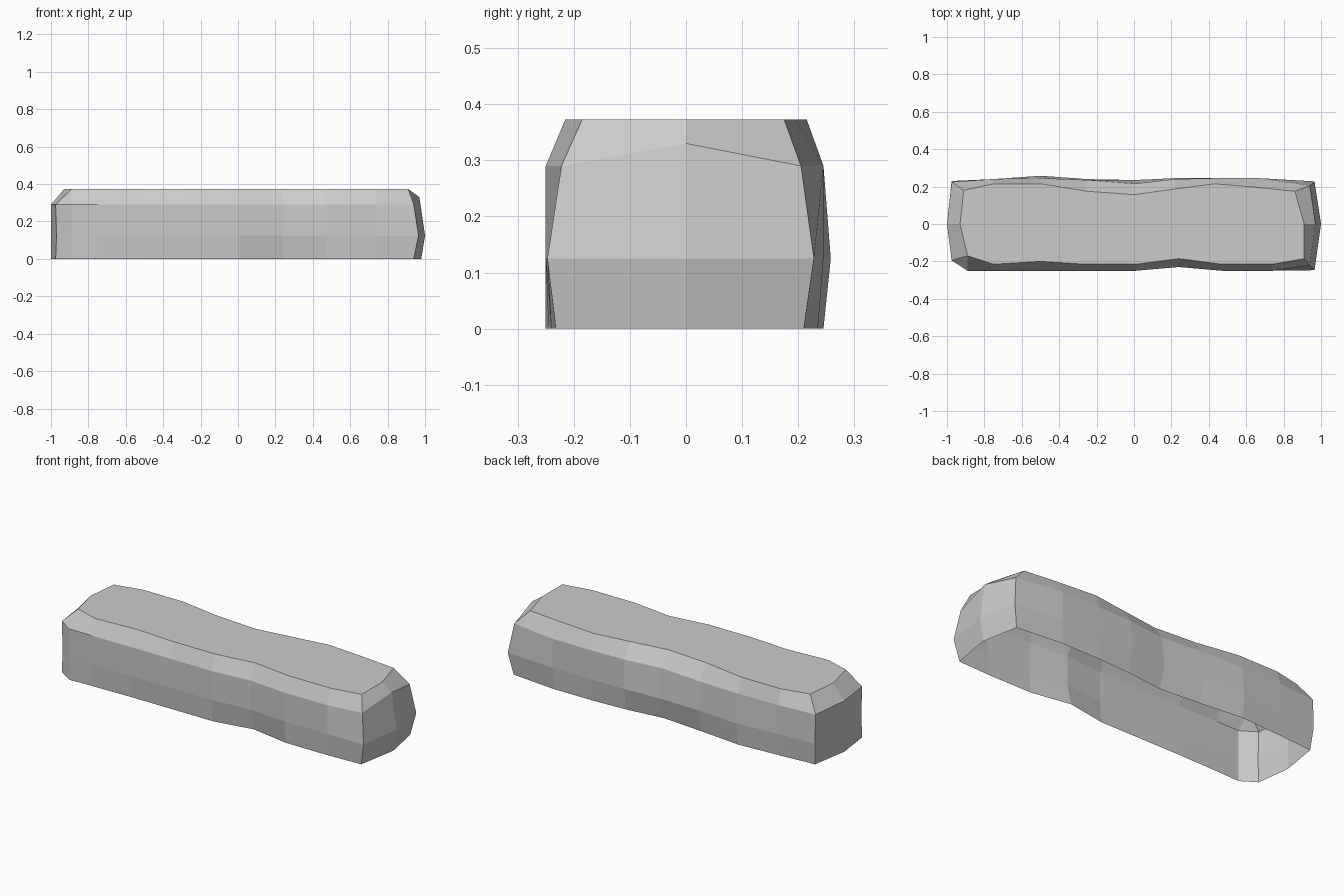
import bpy, bmesh

LEVELS = (0.0, 0.125, 0.29, 0.373)

# long sides: x, then the y offset at each level
front = [(-0.75, -0.245, -0.25, -0.25, -0.215), (-0.5, -0.24, -0.25, -0.25, -0.20),
         (-0.26, -0.24, -0.25, -0.25, -0.215), (0.01, -0.24, -0.25, -0.25, -0.215),
         (0.24, -0.20, -0.23, -0.23, -0.185), (0.47, -0.24, -0.25, -0.25, -0.215),
         (0.74, -0.24, -0.25, -0.25, -0.215)]
back = [(0.67, 0.235, 0.245, 0.245, 0.195), (0.43, 0.235, 0.245, 0.245, 0.215),
        (0.22, 0.225, 0.245, 0.24, 0.187), (0.0, 0.20, 0.235, 0.215, 0.157),
        (-0.25, 0.22, 0.24, 0.235, 0.175), (-0.5, 0.245, 0.258, 0.245, 0.215),
        (-0.75, 0.23, 0.24, 0.24, 0.215)]

# ends: (x, y) at each level, running anticlockwise
right_end = [[(0.94, -0.232), (0.965, -0.247), (0.94, -0.222), (0.91, -0.185)],
             [(0.98, 0), (1.0, 0), (0.97, 0), (0.91, 0)],
             [(0.94, 0.21), (0.965, 0.228), (0.94, 0.205), (0.86, 0.175)]]
left_end = [[(-0.965, 0.215), (-0.975, 0.23), (-0.975, 0.225), (-0.91, 0.18)],
            [(-1.0, 0), (-1.0, 0), (-1.0, 0), (-0.93, 0)],
            [(-0.975, -0.195), (-0.97, -0.195), (-0.975, -0.195), (-0.89, -0.17)],
            [(-0.89, -0.25), (-0.89, -0.25), (-0.89, -0.25), (-0.89, -0.17)]]


def side(rows):
    return [[(r[0], y) for y in r[1:]] for r in rows]


columns = side(front) + right_end + side(back) + left_end
n = len(columns)

# stone shell, open underneath
bm = bmesh.new()
rings = [[bm.verts.new((*c[k], z)) for c in columns] for k, z in enumerate(LEVELS)]
rings[2][8].co.z = 0.33      # raised middle of the right end
for low, high in zip(rings, rings[1:]):
    for i in range(n):
        j = (i + 1) % n
        bm.faces.new((low[i], low[j], high[j], high[i]))
bm.faces.new(rings[-1])
bmesh.ops.remove_doubles(bm, verts=bm.verts, dist=0.0005)
bmesh.ops.recalc_face_normals(bm, faces=bm.faces)

mesh = bpy.data.meshes.new("stone_block")
bm.to_mesh(mesh)
bm.free()
stone = bpy.data.objects.new("stone_block", mesh)
bpy.context.collection.objects.link(stone)
